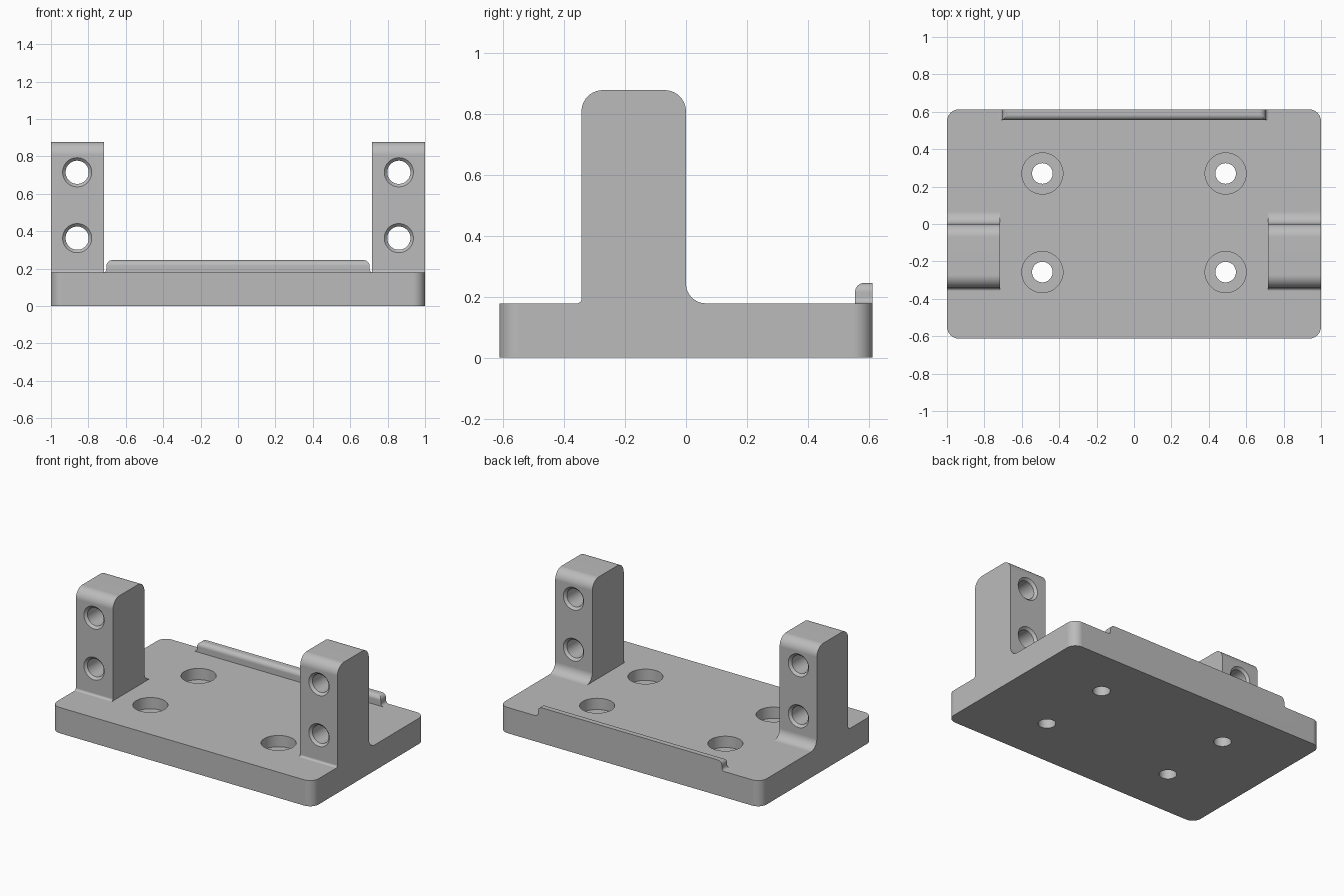
import bpy
import bmesh
from math import cos, sin, pi, radians
from mathutils import Vector, Matrix

cube = bpy.data.objects.get("Cube")
if cube:
    bpy.data.objects.remove(cube, do_unlink=True)

grey = bpy.data.materials.new("plain grey")
grey.use_nodes = True
colour = (0.5, 0.5, 0.5, 1)
grey.diffuse_color = colour
grey.node_tree.nodes["Principled BSDF"].inputs["Base Color"].default_value = colour

TOP = 0.178       # upper face of the plate
BACK = 0.613      # half depth of the plate
POST_TOP = 0.878
POST_FRONT = -0.343
POST_INNER = 0.716


def make_object(name, bm):
    bmesh.ops.recalc_face_normals(bm, faces=bm.faces)
    mesh = bpy.data.meshes.new(name)
    bm.to_mesh(mesh)
    bm.free()
    mesh.materials.append(grey)
    obj = bpy.data.objects.new(name, mesh)
    bpy.context.collection.objects.link(obj)
    return obj


def rounded(corners, steps=10):
    """Outline from (u, v, radius) corners, each replaced by a tangent arc."""
    out = []
    for i, (u, v, r) in enumerate(corners):
        p = Vector((u, v))
        if r == 0:
            out.append(p)
            continue
        a = (Vector(corners[i - 1][:2]) - p).normalized()
        b = (Vector(corners[(i + 1) % len(corners)][:2]) - p).normalized()
        for k in range(steps + 1):
            t = k / steps * pi / 2
            out.append(p + r * (a * (1 - sin(t)) + b * (1 - cos(t))))
    return out


def prism(name, corners, axis, start, end):
    """Extrude a rounded outline along one axis."""
    place = {"x": lambda u, v, w: (w, u, v),
             "y": lambda u, v, w: (u, w, v),
             "z": lambda u, v, w: (u, v, w)}[axis]
    bm = bmesh.new()
    outline = rounded(corners)
    rings = [[bm.verts.new(place(p.x, p.y, w)) for p in outline] for w in (start, end)]
    for ring in rings:
        bm.faces.new(ring)
    for i in range(len(outline)):
        bm.faces.new((rings[0][i - 1], rings[0][i], rings[1][i], rings[1][i - 1]))
    return make_object(name, bm)


def turned(name, profile, matrix, sides=48):
    """Solid of revolution from (radius, height) pairs."""
    bm = bmesh.new()
    rings = [[bm.verts.new((r * cos(2 * pi * k / sides), r * sin(2 * pi * k / sides), h))
              for k in range(sides)] for r, h in profile]
    bm.faces.new(rings[0])
    bm.faces.new(rings[-1])
    for low, high in zip(rings, rings[1:]):
        for k in range(sides):
            bm.faces.new((low[k - 1], low[k], high[k], high[k - 1]))
    bm.transform(matrix)
    return make_object(name, bm)


def combine(target, tool, operation):
    mod = target.modifiers.new(operation.lower(), "BOOLEAN")
    mod.operation = operation
    mod.solver = "EXACT"
    mod.object = tool
    bpy.context.view_layer.objects.active = target
    bpy.ops.object.modifier_apply(modifier=mod.name)
    bpy.data.objects.remove(tool, do_unlink=True)


# Base plate with rounded vertical corners
plate = prism("mounting_plate",
              [(x, y, 0.065) for x, y in ((-1, -BACK), (1, -BACK), (1, BACK), (-1, BACK))],
              "z", 0, TOP)

# Upright posts with rounded tops and filleted feet
post_outline = [(-0.358, 0.1, 0), (-0.358, TOP, 0), (POST_FRONT, TOP, 0.015),
                (POST_FRONT, POST_TOP, 0.07), (0, POST_TOP, 0.07),
                (0, TOP, 0.065), (0.065, TOP, 0), (0.065, 0.1, 0)]
# A fillet's tangent point already ends the foot, so drop the duplicate corner
post_outline = [(-0.37, v, r) if u == -0.358 else (0.08, v, r) if u == 0.065 else (u, v, r)
                for u, v, r in post_outline]
for side, start, end in (("left", POST_INNER, 1), ("right", -1, -POST_INNER)):
    combine(plate, prism(side + "_post", post_outline, "x", start, end), "UNION")

# Rear lip: end profile crossed with a rounded front profile
lip = prism("rear_lip",
            [(-0.74, 0.1, 0), (-0.74, TOP, 0), (-0.703, TOP, 0.02), (-0.703, 0.245, 0.03),
             (0.703, 0.245, 0.03), (0.703, TOP, 0.02), (0.74, TOP, 0), (0.74, 0.1, 0)],
            "y", 0.5, BACK)
lip_section = prism("lip_section",
                    [(0.555, 0.05, 0), (0.555, 0.245, 0.03), (0.7, 0.245, 0), (0.7, 0.05, 0)],
                    "x", -0.9, 0.9)
combine(lip, lip_section, "INTERSECT")
combine(plate, lip, "UNION")

# Counterbored screw holes through the plate
for x in (-0.49, 0.49):
    for y in (-0.257, 0.27):
        cutter = turned("plate_hole_cutter",
                        [(0.055, -0.1), (0.055, 0.1), (0.11, 0.1), (0.11, 0.3)],
                        Matrix.Translation((x, y, 0)))
        combine(plate, cutter, "DIFFERENCE")

# Cross holes through the posts, chamfered at both mouths
half = -POST_FRONT / 2
for x in (-0.86, 0.86):
    for z in (0.363, 0.715):
        cutter = turned("post_hole_cutter",
                        [(0.098, -half - 0.02), (0.062, -half + 0.016),
                         (0.062, half - 0.016), (0.098, half + 0.02)],
                        Matrix.Translation((x, -half, z)) @ Matrix.Rotation(radians(90), 4, "X"))
        combine(plate, cutter, "DIFFERENCE")

# Smooth arcs, crisp edges, flat-looking large faces
bpy.ops.object.select_all(action="DESELECT")
plate.select_set(True)
bpy.context.view_layer.objects.active = plate
bpy.ops.object.shade_smooth_by_angle(angle=radians(30))
weighted = plate.modifiers.new("weighted_normals", "WEIGHTED_NORMAL")
weighted.keep_sharp = True
